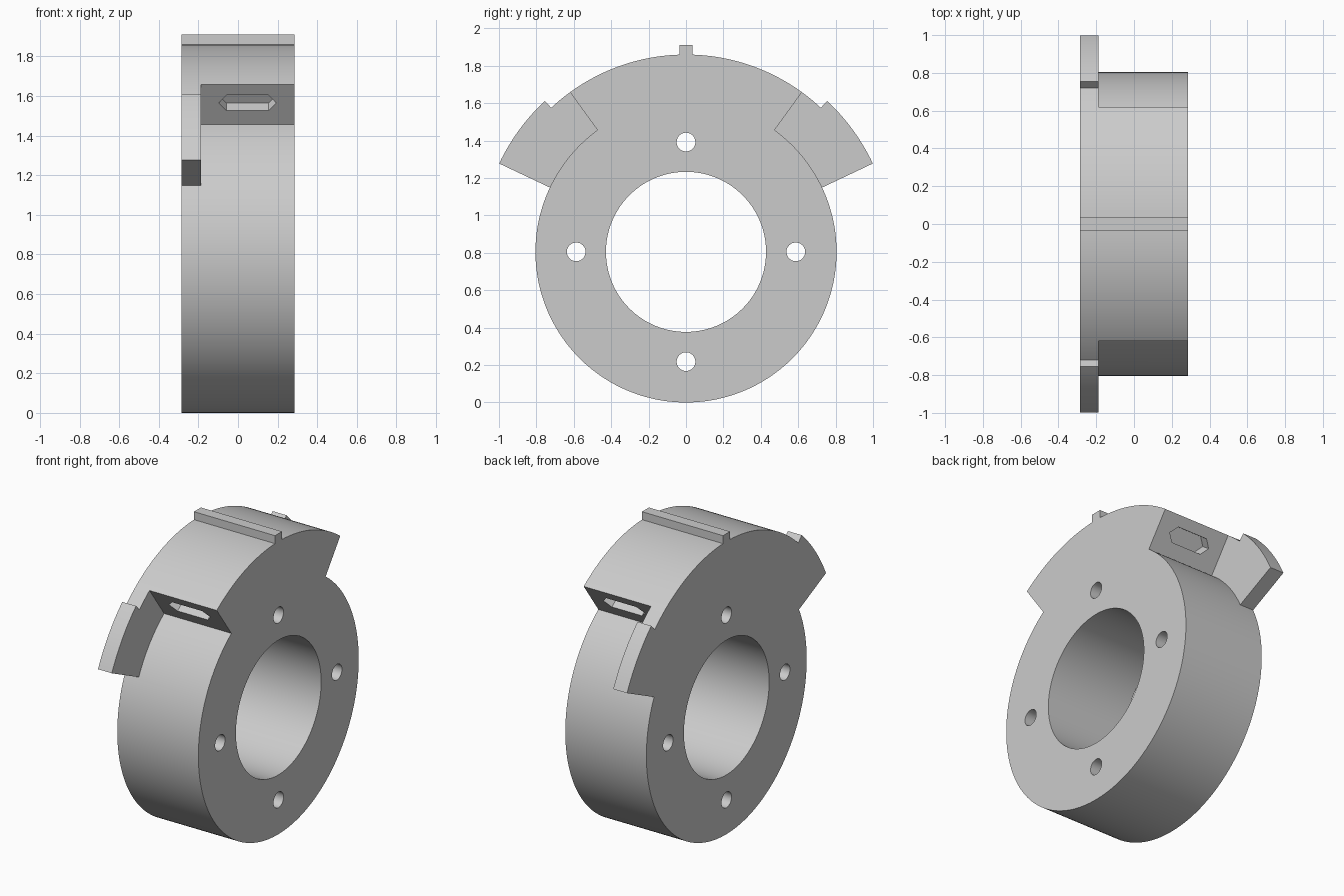
import bpy, bmesh, math
from mathutils import Vector

cube = bpy.data.objects.get("Cube")
if cube:
    bpy.data.objects.remove(cube, do_unlink=True)

# Main dimensions: the ring axis runs along x
AXIS_Z = 0.805
R_BODY, R_RAISED, R_FLANGE = 0.805, 1.055, 1.105
HALF_W, FLANGE_X = 0.285, -0.188
RAISED_END, NOTCH, FLANGE_END = 36, 43.1, 64.7   # degrees from the top
KEY_HALF = 0.035

grey = bpy.data.materials.new("plain grey")
grey.use_nodes = True
colour = (0.6, 0.6, 0.6, 1)
grey.diffuse_color = colour
grey.node_tree.nodes["Principled BSDF"].inputs["Base Color"].default_value = colour


def polar(r, deg, x=0.0, side=1):
    a = math.radians(deg)
    return Vector((x, side * r * math.sin(a), AXIS_Z + r * math.cos(a)))


def arc(r, start, end, x=0.0, side=1):
    n = max(2, round(abs(end - start) / 1.5))
    return [polar(r, start + (end - start) * i / n, x, side) for i in range(n + 1)]


def prism(name, points, direction):
    """Closed solid swept from a flat outline."""
    bm = bmesh.new()
    face = bm.faces.new([bm.verts.new(p) for p in points])
    swept = bmesh.ops.extrude_face_region(bm, geom=[face])["geom"]
    verts = [g for g in swept if isinstance(g, bmesh.types.BMVert)]
    bmesh.ops.translate(bm, verts=verts, vec=direction)
    bmesh.ops.recalc_face_normals(bm, faces=bm.faces)
    mesh = bpy.data.meshes.new(name)
    bm.to_mesh(mesh)
    bm.free()
    mesh.materials.append(grey)
    obj = bpy.data.objects.new(name, mesh)
    bpy.context.collection.objects.link(obj)
    return obj


def round_cutter(name, r, y, z, sides):
    pts = [Vector((-0.5, y + r * math.cos(math.tau * i / sides),
                   z + r * math.sin(math.tau * i / sides))) for i in range(sides)]
    return prism(name, pts, Vector((1, 0, 0)))


# Outline: key, raised arc, flange step, round body; then its mirror
key_angle = math.degrees(math.asin(KEY_HALF / R_RAISED))
half = [Vector((0, KEY_HALF, AXIS_Z + R_FLANGE))]
half += arc(R_RAISED, key_angle, NOTCH)
half += arc(R_FLANGE, NOTCH, FLANGE_END)
half += arc(R_BODY, FLANGE_END, 180)
outline = half + [Vector((0, -p.y, p.z)) for p in reversed(half[:-1])]
for p in outline:
    p.x = -HALF_W
ring = prism("flanged_ring", outline, Vector((2 * HALF_W, 0, 0)))

# Centre bore and four bolt holes
cutters = [round_cutter("bore_cutter", 0.428, 0, AXIS_Z, 128)]
for i in range(4):
    p = polar(0.587, 90 * i)
    cutters.append(round_cutter("bolt_hole_cutter", 0.05, p.y, p.z, 40))

for side in (1, -1):
    # Recess that leaves only the thin flange plate
    pts = arc(R_BODY, RAISED_END, FLANGE_END, FLANGE_X, side)
    pts += [polar(1.3, FLANGE_END + 5, FLANGE_X, side), polar(1.3, RAISED_END, FLANGE_X, side)]
    cutters.append(prism("recess_cutter", pts, Vector((0.8, 0, 0))))

    # Hexagonal pocket in the radial end face
    a = math.radians(RAISED_END)
    inward = Vector((0, -side * math.cos(a), math.sin(a)))
    mid_x, mid_r, h, flat, tip = 0.048, 0.94, 0.048, 0.106, 0.146
    hexagon = [(-tip, 0), (-flat, h), (flat, h), (tip, 0), (flat, -h), (-flat, -h)]
    pts = [polar(mid_r + dr, RAISED_END, mid_x + dx, side) - inward * 0.05 for dx, dr in hexagon]
    cutters.append(prism("pocket_cutter", pts, inward * 0.115))

# Cut everything out of the ring
bpy.ops.object.select_all(action="DESELECT")
bpy.context.view_layer.objects.active = ring
ring.select_set(True)
for cutter in cutters:
    cutter.hide_render = True
    mod = ring.modifiers.new("cut", "BOOLEAN")
    mod.operation = "DIFFERENCE"
    mod.solver = "EXACT"
    mod.object = cutter
    bpy.ops.object.modifier_apply(modifier=mod.name)
    bpy.data.objects.remove(cutter, do_unlink=True)

bpy.ops.object.shade_smooth_by_angle(angle=math.radians(25))
